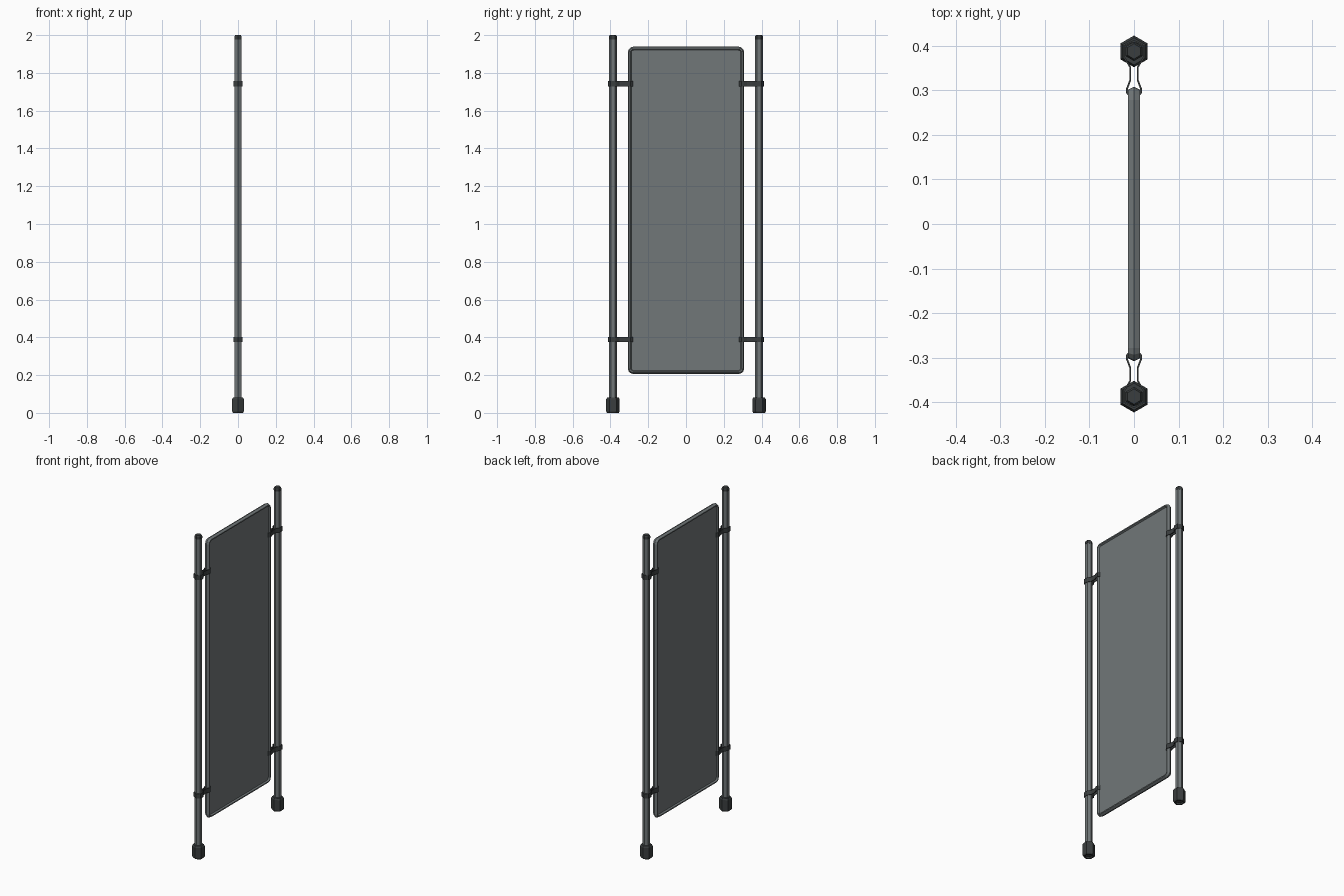
import bpy, bmesh, math

if "Cube" in bpy.data.objects:
    bpy.data.objects.remove(bpy.data.objects["Cube"])

POST_Y = 0.387


def material(name, rgb):
    m = bpy.data.materials.new(name)
    m.diffuse_color = (*rgb, 1)
    m.use_nodes = True
    m.node_tree.nodes["Principled BSDF"].inputs["Base Color"].default_value = m.diffuse_color
    return m


GREY = material("steel grey", (0.165, 0.185, 0.19))
DARK = material("dark rubber grey", (0.042, 0.048, 0.049))


def finish(bm, name, mat):
    bmesh.ops.recalc_face_normals(bm, faces=bm.faces)
    me = bpy.data.meshes.new(name)
    bm.to_mesh(me)
    bm.free()
    me.materials.append(mat)
    ob = bpy.data.objects.new(name, me)
    bpy.context.collection.objects.link(ob)
    return ob


def skin(name, loops, mat):
    """Bridge a list of closed point loops and cap both ends."""
    bm = bmesh.new()
    rings = [[bm.verts.new(p) for p in loop] for loop in loops]
    n = len(rings[0])
    for a, b in zip(rings, rings[1:]):
        for i in range(n):
            j = (i + 1) % n
            bm.faces.new((a[i], a[j], b[j], b[i]))
    bm.faces.new(rings[0])
    bm.faces.new(rings[-1])
    return finish(bm, name, mat)


def hex_lathe(name, profile, y, mat):
    """Six-sided turned part, a corner pointing along y."""
    loops = []
    for r, z in profile:
        angles = [math.pi / 2 + i * math.pi / 3 for i in range(6)]
        loops.append([(r * math.cos(a), y + r * math.sin(a), z) for a in angles])
    return skin(name, loops, mat)


def rounded_rect(x, inset):
    """Panel outline in the yz plane, pulled in by inset."""
    hy, z0, z1 = 0.308 - inset, 0.206 + inset, 1.939 - inset
    r = max(0.03 - inset, 0.004)
    corners = [(hy - r, z1 - r, 0), (r - hy, z1 - r, 90),
               (r - hy, z0 + r, 180), (hy - r, z0 + r, 270)]
    pts = []
    for cy, cz, start in corners:
        for k in range(4):
            a = math.radians(start + 30 * k)
            pts.append((x, cy + r * math.cos(a), cz + r * math.sin(a)))
    return pts


# Panel: thin sheet with a faceted tubular rim
half = [(0.005, 0.019), (0.014, 0.014), (0.014, 0.007)]
section = half + [(0.0, 0.0)] + [(-x, o) for x, o in reversed(half)]
skin("panel", [rounded_rect(x, o) for x, o in section], GREY)

# Clamp strap half outline: distance from centre line, position along y
strap = [(0.0065, 0.283), (0.0155, 0.294), (0.0155, 0.304), (0.0085, 0.322),
         (0.0085, 0.352), (0.0225, 0.374), (0.0225, 0.399), (0.0, 0.4105)]
outline = strap + [(-x, y) for x, y in reversed(strap[:-1])]

for side, s in (("left", -1), ("right", 1)):
    y = s * POST_Y
    # Post, hollow-ended foot and top cap
    hex_lathe(side + "_post", [(0.021, 0.012), (0.021, 1.984)], y, GREY)
    hex_lathe(side + "_foot",
              [(0.023, 0.01), (0.023, 0.0), (0.031, 0.0), (0.0355, 0.007),
               (0.0355, 0.072), (0.030, 0.082)], y, DARK)
    hex_lathe(side + "_cap", [(0.0215, 1.978), (0.0215, 1.992), (0.017, 2.0)], y, DARK)

    # Clamps wrapped round the post and gripping the panel rim
    for level, z in (("lower", 0.389), ("upper", 1.742)):
        bm = bmesh.new()
        low = [bm.verts.new((px, s * py, z - 0.014)) for px, py in outline]
        top = [bm.verts.new((px, s * py, z + 0.014)) for px, py in outline]
        for i in range(len(outline) - 1):
            bm.faces.new((low[i], low[i + 1], top[i + 1], top[i]))
        ob = finish(bm, f"{side}_{level}_clamp", DARK)
        mod = ob.modifiers.new("thickness", 'SOLIDIFY')
        mod.thickness = 0.004
        mod.offset = 0
